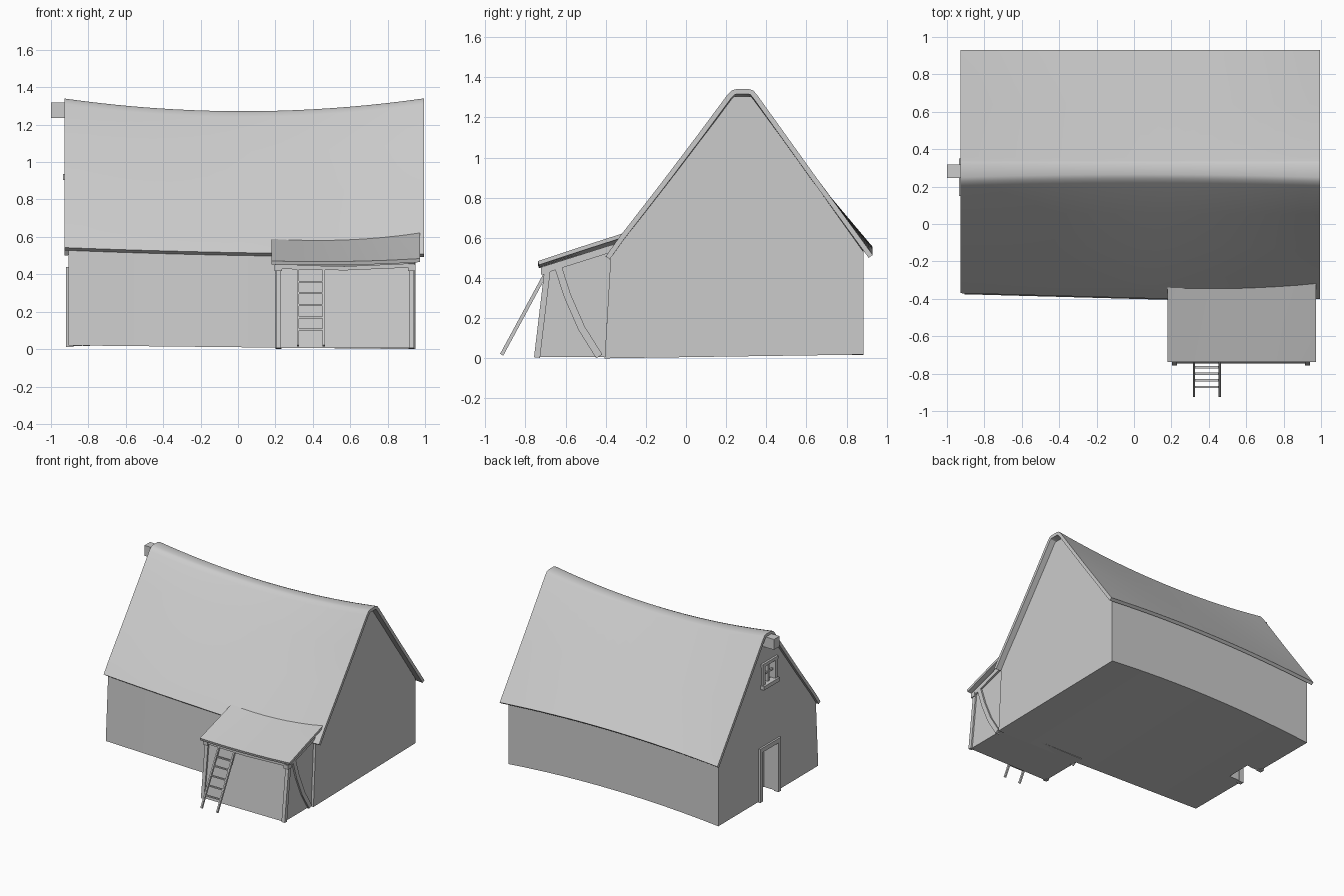
import bpy, bmesh, math
from mathutils import Vector

if "Cube" in bpy.data.objects:
    bpy.data.objects.remove(bpy.data.objects["Cube"])


def finish(name, bm, smooth=False):
    bmesh.ops.recalc_face_normals(bm, faces=bm.faces)
    me = bpy.data.meshes.new(name)
    bm.to_mesh(me)
    bm.free()
    ob = bpy.data.objects.new(name, me)
    bpy.context.collection.objects.link(ob)
    if smooth:
        bpy.ops.object.select_all(action='DESELECT')
        ob.select_set(True)
        bpy.context.view_layer.objects.active = ob
        bpy.ops.object.shade_smooth_by_angle(angle=math.radians(28))
    return ob


def loft(name, sections, smooth=False):
    """Closed solid through equal-length loops of points."""
    bm = bmesh.new()
    rings = [[bm.verts.new(p) for p in s] for s in sections]
    n = len(rings[0])
    for a, b in zip(rings, rings[1:]):
        for i in range(n):
            j = (i + 1) % n
            bm.faces.new((a[i], a[j], b[j], b[i]))
    bm.faces.new(rings[0])
    bm.faces.new(rings[-1][::-1])
    return finish(name, bm, smooth)


def beam(name, path, w, h):
    """Square timber along a path; w is its width along x (or y)."""
    path = [Vector(p) for p in path]
    secs = []
    for i, p in enumerate(path):
        d = (path[min(i + 1, len(path) - 1)] - path[max(i - 1, 0)]).normalized()
        a = Vector((0, 1, 0)) if abs(d.x) > 0.7 else Vector((1, 0, 0))
        c = d.cross(a).normalized()
        a = c.cross(d)
        secs.append([p + a * (w / 2 * s) + c * (h / 2 * t)
                     for s, t in ((-1, -1), (1, -1), (1, 1), (-1, 1))])
    return loft(name, secs)


def box(name, lo, hi):
    return loft(name, [[(x, lo[1], lo[2]), (x, hi[1], lo[2]), (x, hi[1], hi[2]), (x, lo[1], hi[2])]
                       for x in (lo[0], hi[0])])


def slab(x, top, thick):
    """Section loop: a (y, z) line plus its copy shifted down by thick."""
    inner = []
    for i, p in enumerate(top):
        a, b = top[max(i - 1, 0)], top[min(i + 1, len(top) - 1)]
        d = Vector((b[0] - a[0], b[1] - a[1])).normalized()
        inner.append((p[0] + d.y * thick, p[1] - d.x * thick))
    return [(x, y, z) for y, z in top + inner[::-1]]


# Sagging lines shared by walls and roof
def ridge(x):
    return 1.272 + 0.068 * ((x - 0.03) / 0.96) ** 2


def bow(x):
    return max(0.0, 1 - ((x - 0.03) / 0.96) ** 2)


def eave(x):
    t = (x + 0.93) / 1.925
    return 0.553 - 0.075 * t + 0.04 * t * t


def front_shift(x):
    return -0.03 * min(1, (x + 0.93) / 1.1)


def stations(a, b, n=12):
    return [a + (b - a) * i / n for i in range(n + 1)]


# Main walls with gables
secs = []
for x in stations(-0.905, 0.95):
    f, zr, k = front_shift(x), ridge(x), 0.045 * bow(x)
    z0 = 0.02 - 0.02 * (x + 0.905) / 1.855
    secs.append([(x, -0.375 + f, z0), (x, -0.345 + f, eave(x) - 0.01), (x, 0.235, zr - 0.03),
                 (x, 0.33, zr - 0.03), (x, 0.885, 0.525 + k), (x, 0.885, 0.015 + k)])
walls = loft("walls", secs, True)

# Door and window openings cut into the left gable
for nm, lo, hi in (("door_cut", (-1.1, 0.145, -0.2), (-0.79, 0.345, 0.405)),
                   ("window_cut", (-1.1, 0.18, 0.93), (-0.85, 0.32, 1.08))):
    cut = box(nm, lo, hi)
    cut.hide_render = True
    m = walls.modifiers.new(nm, 'BOOLEAN')
    m.operation, m.solver, m.object = 'DIFFERENCE', 'EXACT', cut
    bpy.context.view_layer.objects.active = walls
    bpy.ops.object.modifier_apply(modifier=nm)
    bpy.data.objects.remove(cut)

# Sagging main roof
secs = []
for x in stations(-0.928, 0.995, 20):
    zr, ze, yf = ridge(x), eave(x), -0.37 + front_shift(x)
    zb = 0.515 + 0.04 * bow(x)
    s = 0.015 * bow(x)
    top = [(yf, ze - 0.01)]
    for t in (0.12, 0.45, 0.75):
        top.append((yf + (0.205 - yf) * t, ze + (zr - 0.03 - ze) * t - 0.03 * t * (1 - t)))
    top += [(0.205 + s, zr - 0.03), (0.228 + s, zr - 0.007), (0.25 + s, zr), (0.315, zr),
            (0.335, zr - 0.007), (0.355, zr - 0.03),
            (0.64, (zr - 0.03 + zb) / 2), (0.93, zb)]
    secs.append(slab(x, top, 0.025))
loft("main_roof", secs, True)

# Ridge beam end
box("ridge_beam", (-1.0, 0.247, 1.235), (-0.88, 0.318, 1.318))

# Door frame
for y in (0.13, 0.36):
    box("door_jamb", (-0.92, y - 0.017, 0.012), (-0.88, y + 0.017, 0.44))
box("door_lintel", (-0.92, 0.113, 0.405), (-0.88, 0.377, 0.44))

# Window frame
for y in (0.172, 0.328):
    box("window_jamb", (-0.92, y - 0.014, 0.92), (-0.88, y + 0.014, 1.09))
box("window_mullion", (-0.905, 0.242, 0.92), (-0.885, 0.258, 1.09))
box("window_bar", (-0.9, 0.18, 1.0), (-0.885, 0.32, 1.014))
box("window_lintel", (-0.922, 0.152, 1.08), (-0.88, 0.348, 1.105))
box("window_sill", (-0.935, 0.15, 0.905), (-0.88, 0.35, 0.935))

# Lean-to walls
loft("lean_to_walls", [[(x, -0.745, 0.006), (x, -0.69, 0.445), (x, -0.34, 0.56), (x, -0.34, 0.006)]
                       for x in (0.215, 0.93)])

# Lean-to roof
secs = []
for x in stations(0.18, 0.972, 8):
    u = (x - 0.18) / 0.79
    dz = -0.005 + 0.025 * u - 0.07 * u * (1 - u)
    secs.append(slab(x, [(-0.738, 0.474 + dz * 0.5), (-0.53, 0.537 + dz * 0.8), (-0.315, 0.602 + dz)], 0.02))
loft("lean_to_roof", secs, True)

# Lean-to timbers on both sides
for x in (0.216, 0.928):
    beam("corner_post", [(x, -0.742, 0.004), (x, -0.69, 0.44)], 0.028, 0.03)
    box("post_head", (x - 0.02, -0.722, 0.418), (x + 0.02, -0.68, 0.45))
    beam("rafter", [(x, -0.715, 0.438), (x, -0.36, 0.55)], 0.034, 0.035)
    beam("brace", [(x, -0.637, 0.455), (x, -0.59, 0.31), (x, -0.52, 0.15), (x, -0.432, 0.01)], 0.032, 0.036)
beam("wall_plate", [(0.2, -0.7, 0.44), (0.57, -0.7, 0.432), (0.945, -0.7, 0.448)], 0.03, 0.022)

# Ladder
foot, head = Vector((0, -0.918, 0.018)), Vector((0, -0.695, 0.43))
for x in (0.321, 0.459):
    off = Vector((x, 0, 0))
    beam("ladder_rail", [foot + off, head + off], 0.012, 0.018)
for z in (0.105, 0.17, 0.235, 0.3, 0.36):
    p = foot.lerp(head, (z - foot.z) / (head.z - foot.z))
    beam("ladder_rung", [p + Vector((0.32, 0, 0)), p + Vector((0.46, 0, 0))], 0.012, 0.01)
